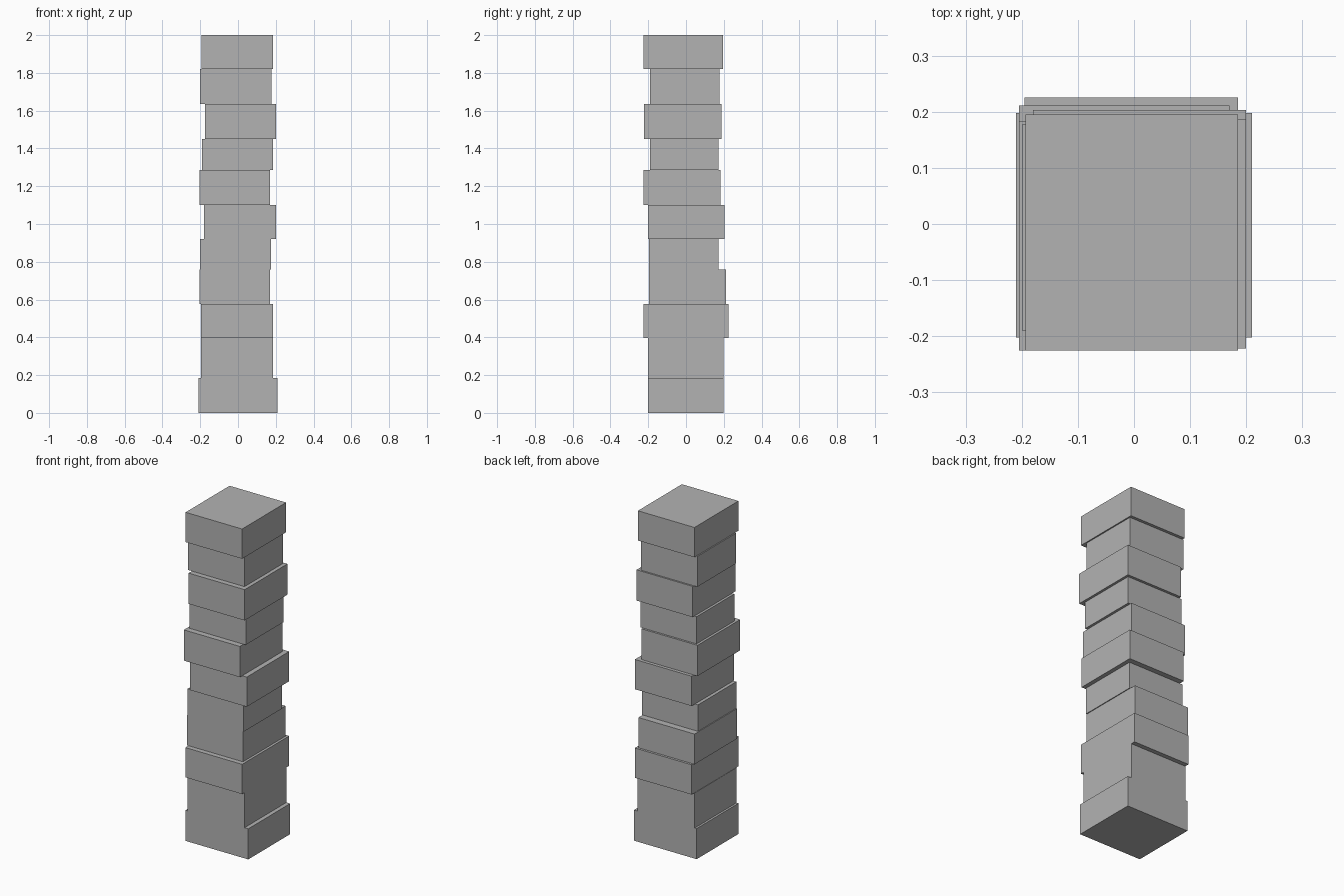
import bpy

cube = bpy.data.objects.get("Cube")
if cube:
    bpy.data.objects.remove(cube, do_unlink=True)

# Single stone grey
grey = bpy.data.materials.new("stone_grey")
grey.use_nodes = True
colour = (0.45, 0.45, 0.45, 1)
grey.diffuse_color = colour
grey.node_tree.nodes["Principled BSDF"].inputs["Base Color"].default_value = colour


def add_block(name, x0, x1, y0, y1, z0, z1):
    centre = ((x0 + x1) / 2, (y0 + y1) / 2, (z0 + z1) / 2)
    bpy.ops.mesh.primitive_cube_add(size=1, location=centre)
    block = bpy.context.object
    block.name = name
    block.scale = (x1 - x0, y1 - y0, z1 - z0)
    bpy.ops.object.transform_apply(location=False, rotation=False, scale=True)
    block.data.materials.append(grey)


# Stacked blocks from the ground up: left, right, front, back, top height
blocks = [
    (-0.21, 0.21, -0.202, 0.198, 0.185),
    (-0.197, 0.185, -0.202, 0.198, 0.397),
    (-0.195, 0.185, -0.225, 0.225, 0.577),
    (-0.205, 0.17, -0.195, 0.211, 0.76),
    (-0.2, 0.175, -0.195, 0.171, 0.92),
    (-0.18, 0.2, -0.202, 0.203, 1.1),
    (-0.205, 0.17, -0.225, 0.183, 1.286),
    (-0.19, 0.185, -0.19, 0.171, 1.45),
    (-0.175, 0.2, -0.222, 0.187, 1.636),
    (-0.2, 0.177, -0.19, 0.177, 1.82),
    (-0.193, 0.185, -0.225, 0.195, 2.0),
]
base = 0
for number, (x0, x1, y0, y1, top) in enumerate(blocks, 1):
    add_block(f"tower_block_{number}", x0, x1, y0, y1, base, top)
    base = top
